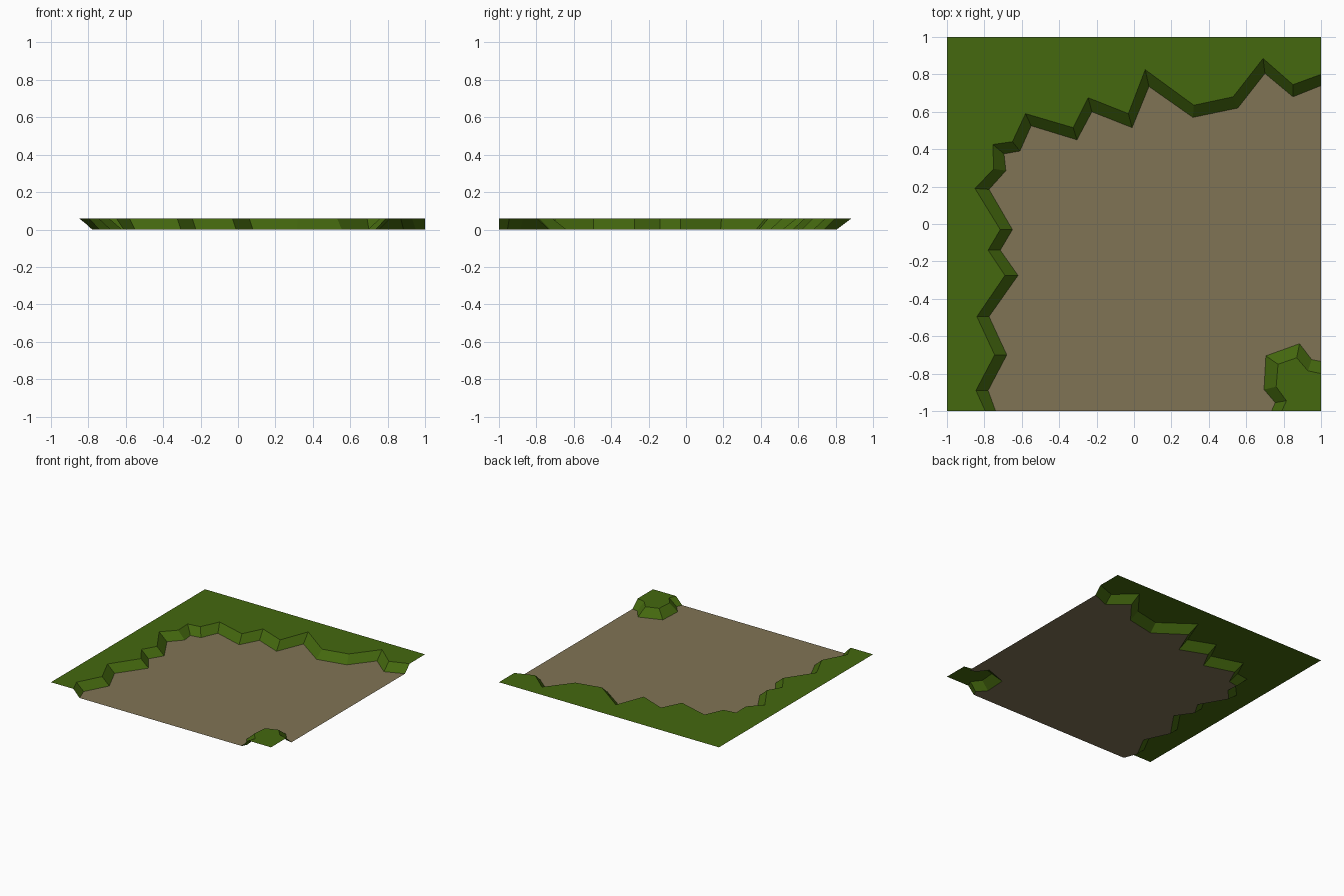
import bpy, bmesh

if "Cube" in bpy.data.objects:
    bpy.data.objects.remove(bpy.data.objects["Cube"])

HEIGHT = 0.06  # grass rises this far above the dirt


def material(name, rgb):
    m = bpy.data.materials.new(name)
    m.diffuse_color = (*rgb, 1)
    m.use_nodes = True
    m.node_tree.nodes["Principled BSDF"].inputs["Base Color"].default_value = m.diffuse_color
    return m


grass = material("grass green", (0.058, 0.138, 0.0045))
dirt = material("dirt brown", (0.216, 0.174, 0.091))


def add_object(name, bm, mat):
    for f in bm.faces:  # every surface of the tile faces the sky
        f.normal_update()
        if f.normal.z < 0:
            f.normal_flip()
    bmesh.ops.triangulate(bm, faces=[f for f in bm.faces if len(f.verts) > 4])
    me = bpy.data.meshes.new(name)
    bm.to_mesh(me)
    bm.free()
    me.materials.append(mat)
    bpy.context.collection.objects.link(bpy.data.objects.new(name, me))


def grass_bank(name, foot, lip, corners):
    """Sloping strip from foot to lip, and a flat top out to the tile corners."""
    bm = bmesh.new()
    low = [bm.verts.new((x, y, 0)) for x, y in foot]
    high = [bm.verts.new((x, y, HEIGHT)) for x, y in lip]
    for i in range(len(low) - 1):
        bm.faces.new((low[i], low[i + 1], high[i + 1], high[i]))
    bm.faces.new(high + [bm.verts.new((x, y, HEIGHT)) for x, y in corners])
    add_object(name, bm, grass)


# Jagged edge of the large bank, front left round to back right
bank_foot = [(-.74, -1), (-.78, -.89), (-.68, -.70), (-.775, -.495), (-.62, -.275),
             (-.715, -.14), (-.65, -.03), (-.775, .185), (-.685, .285), (-.695, .375),
             (-.61, .39), (-.55, .525), (-.305, .45), (-.225, .60), (-.01, .515),
             (.08, .735), (.315, .57), (.555, .62), (.70, .805), (.85, .68), (1, .74)]
bank_lip = [(-.795, -1), (-.845, -.89), (-.745, -.70), (-.84, -.495), (-.69, -.275),
            (-.78, -.14), (-.715, -.03), (-.85, .19), (-.75, .295), (-.755, .425),
            (-.65, .44), (-.58, .59), (-.325, .515), (-.245, .675), (-.03, .59),
            (.06, .825), (.32, .635), (.53, .68), (.69, .885), (.85, .745), (1, .80)]

# Edge of the small tuft in the front right corner
tuft_foot = [(1, -.735), (.95, -.725), (.885, -.64), (.705, -.705), (.695, -.885),
             (.755, -.955), (.735, -1)]
tuft_lip = [(1, -.80), (.93, -.785), (.87, -.715), (.77, -.75), (.76, -.87),
            (.815, -.945), (.79, -1)]

grass_bank("grass_bank", bank_foot, bank_lip, [(1, 1), (-1, 1), (-1, -1)])
grass_bank("corner_tuft", tuft_foot, tuft_lip, [(1, -1)])

# Flat dirt filling the space between both grass edges
bm = bmesh.new()
bm.faces.new([bm.verts.new((x, y, 0)) for x, y in bank_foot + tuft_foot])
add_object("dirt_floor", bm, dirt)
